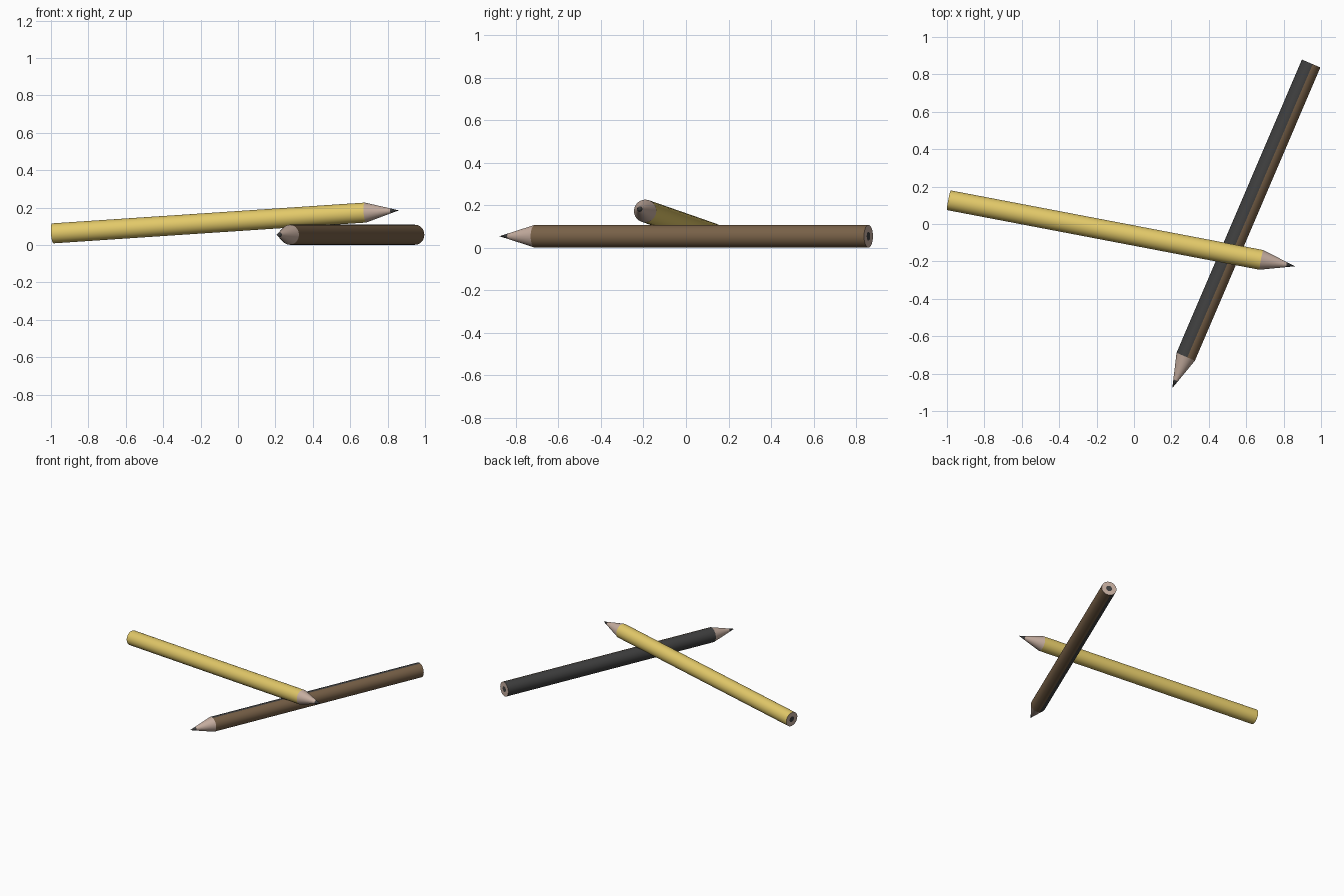
import bpy, bmesh, math
from mathutils import Vector, Matrix

if "Cube" in bpy.data.objects:
    bpy.data.objects.remove(bpy.data.objects["Cube"])

SIDES = 36
R = 0.0535          # barrel radius
CORE = 0.021        # graphite radius at the blunt end
CONE, LEAD = 0.182, 0.045   # sharpened length, exposed graphite length


def material(name, rgb):
    m = bpy.data.materials.new(name)
    m.diffuse_color = (*rgb, 1)
    m.use_nodes = True
    m.node_tree.nodes["Principled BSDF"].inputs["Base Color"].default_value = m.diffuse_color
    return m


WOOD = material("wood", (0.56, 0.42, 0.35))
GRAPHITE = material("graphite", (0.05, 0.05, 0.05))
YELLOW = material("yellow_paint", (0.76, 0.58, 0.14))
BROWN = material("brown_paint", (0.19, 0.12, 0.065))
DARK = material("dark_paint", (0.05, 0.05, 0.05))


def lathe(name, bands, frame, mats, pick=None):
    """Revolve (r, z) bands about the local z axis."""
    bm = bmesh.new()
    for band in bands:
        rings = []
        for r, z in band:
            if r == 0:
                rings.append([bm.verts.new((0, 0, z))] * SIDES)
            else:
                rings.append([bm.verts.new((r * math.cos(t), r * math.sin(t), z))
                              for t in (2 * math.pi * i / SIDES for i in range(SIDES))])
        for a, b in zip(rings, rings[1:]):
            for i in range(SIDES):
                j = (i + 1) % SIDES
                f = bm.faces.new(list(dict.fromkeys((a[i], a[j], b[j], b[i]))))
                if pick:
                    f.material_index = pick(360 * (i + 0.5) / SIDES)
    me = bpy.data.meshes.new(name)
    bm.to_mesh(me)
    bm.free()
    for m in mats:
        me.materials.append(m)
    ob = bpy.data.objects.new(name, me)
    bpy.context.collection.objects.link(ob)
    ob.matrix_world = frame
    bpy.ops.object.select_all(action='DESELECT')
    ob.select_set(True)
    bpy.context.view_layer.objects.active = ob
    bpy.ops.object.shade_smooth_by_angle(angle=math.radians(30))


def pencil(name, back, tip, paints, pick=None):
    back, tip = Vector(back), Vector(tip)
    length = (tip - back).length
    z = (tip - back).normalized()
    x = Vector((0, 0, 1)).cross(z).normalized()
    frame = Matrix.Translation(back) @ Matrix((x, z.cross(x), z)).transposed().to_4x4()
    shoulder, lead_z = length - CONE, length - LEAD
    lead_r = R * LEAD / CONE
    # painted barrel
    lathe(name + "_barrel", [[(R, 0), (R, shoulder)]], frame, paints, pick)
    # bare wood: end ring and sharpened cone
    lathe(name + "_wood", [[(CORE, 0), (R, 0)], [(R, shoulder), (lead_r, lead_z)]],
          frame, [WOOD])
    # graphite: end disc and point
    lathe(name + "_lead", [[(0, 0), (CORE, 0)], [(lead_r, lead_z), (0, length)]],
          frame, [GRAPHITE])


# yellow pencil leaning on the two-tone one
pencil("yellow_pencil", (-0.99, 0.127, 0.062), (0.86, -0.226, 0.185), [YELLOW])
# two-tone pencil lying flat, dark along its left half
pencil("two_tone_pencil", (0.947, 0.858, 0.0545), (0.205, -0.877, 0.0545),
       [BROWN, DARK], lambda deg: int(80 < deg < 260))
